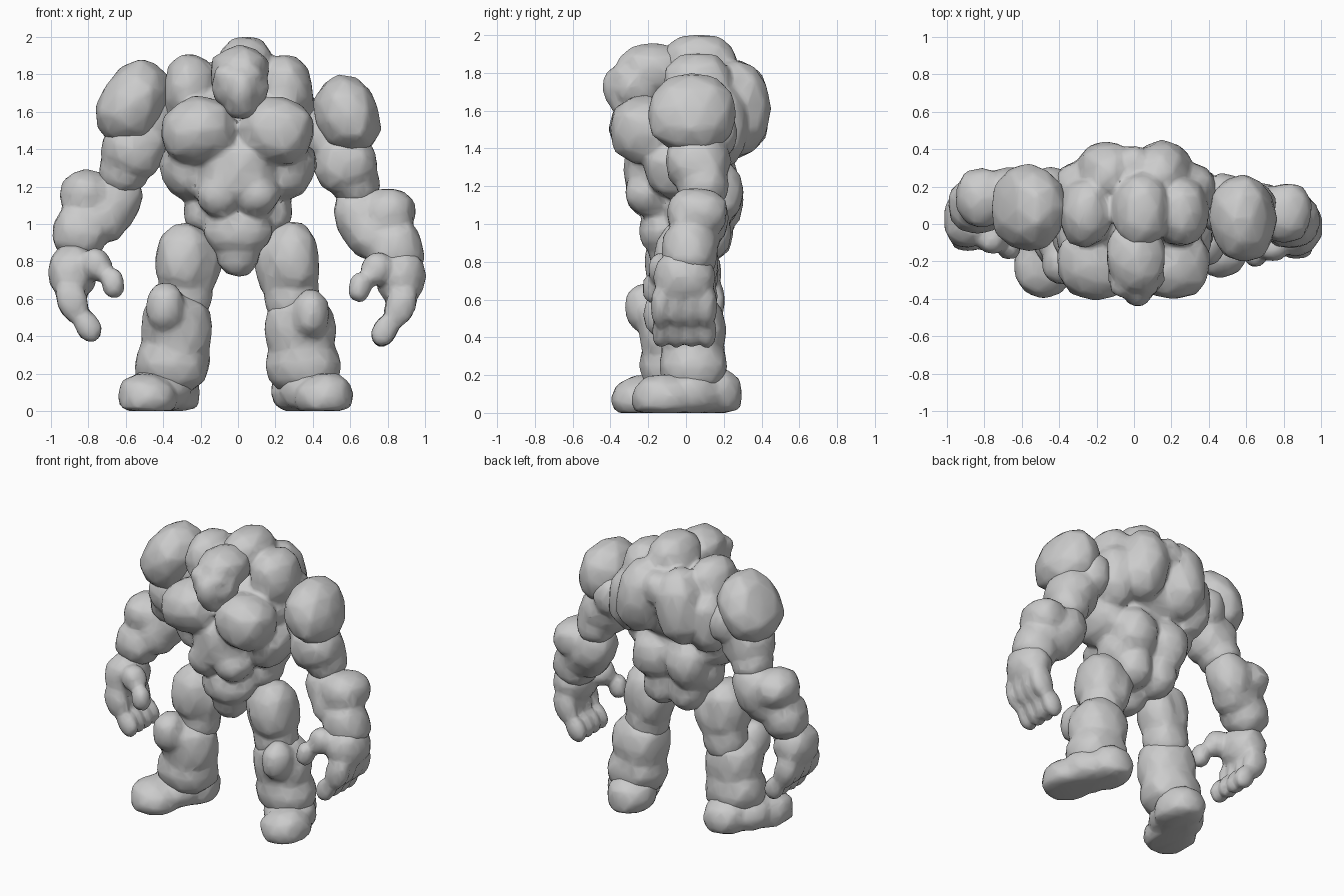
import bpy
import bmesh
import math
import random
from mathutils import Matrix, Vector

random.seed(7)
default_cube = bpy.data.objects.get("Cube")
if default_cube:
    bpy.data.objects.remove(default_cube, do_unlink=True)

# One stone colour for the whole body
stone = bpy.data.materials.new("grey stone")
stone.use_nodes = True
stone.diffuse_color = (0.6, 0.6, 0.6, 1)
stone.node_tree.nodes["Principled BSDF"].inputs["Base Color"].default_value = stone.diffuse_color

BLOCKINESS = 2.25  # 2 is a plain ellipsoid, higher is boxier


class RockPart:
    """A body part made of overlapping boulders melted together."""

    def __init__(self, name, side=1, shift=(0, 0, 0)):
        self.name = name
        self.side = side
        self.shift = Vector(shift)
        self.mesh = bmesh.new()

    def boulder(self, centre, radii, lean=0, side=None):
        """Add a chipped rounded block; lean swings its top outward, in degrees."""
        side = side or self.side
        made = bmesh.ops.create_icosphere(self.mesh, subdivisions=2, radius=1.02)
        place = Vector(centre) + self.shift
        place.x *= side
        turn = Matrix.Rotation(math.radians(lean * side), 3, "Y")
        for vert in made["verts"]:
            length = sum(abs(c) ** BLOCKINESS for c in vert.co.normalized()) ** (1 / BLOCKINESS)
            chipped = vert.co / length * random.uniform(0.96, 1.07)
            scaled = Vector(c * r for c, r in zip(chipped, radii))
            vert.co = place + turn @ scaled
            vert.co.z = max(vert.co.z, 0)

    def pair(self, centre, radii, lean=0):
        for side in (-1, 1):
            self.boulder(centre, radii, lean, side)

    def finish(self, detail=0.12, softness=10):
        data = bpy.data.meshes.new(self.name)
        self.mesh.to_mesh(data)
        self.mesh.free()
        part = bpy.data.objects.new(self.name, data)
        bpy.context.collection.objects.link(part)
        remesh = part.modifiers.new("melt", "REMESH")
        remesh.mode = "VOXEL"
        remesh.voxel_size = 0.015
        soften = part.modifiers.new("soften", "SMOOTH")
        soften.iterations = softness
        facet = part.modifiers.new("facet", "DECIMATE")
        facet.ratio = detail
        bpy.ops.object.select_all(action="DESELECT")
        part.select_set(True)
        bpy.context.view_layer.objects.active = part
        bpy.ops.object.convert(target="MESH")
        bpy.ops.object.shade_smooth_by_angle(angle=math.radians(50))
        part.data.materials.clear()
        part.data.materials.append(stone)


# Chest, shoulder muscles, back, ribs, stomach and hips
torso = RockPart("torso")
torso.boulder(centre=(0, .04, 1.5), radii=(.36, .26, .24))
torso.pair(centre=(.21, -.21, 1.5), radii=(.2, .19, .18), lean=8)
torso.pair(centre=(.26, .06, 1.73), radii=(.14, .18, .18), lean=-10)
torso.pair(centre=(.15, .27, 1.61), radii=(.16, .17, .25), lean=-8)
torso.pair(centre=(.31, .17, 1.52), radii=(.13, .16, .22))
torso.boulder(centre=(0, .32, 1.72), radii=(.09, .1, .11))
torso.boulder(centre=(.04, .07, 1.85), radii=(.15, .2, .15))
torso.boulder(centre=(0, .02, 1.2), radii=(.23, .22, .27))
torso.pair(centre=(.28, -.02, 1.29), radii=(.13, .2, .16), lean=25)
torso.boulder(centre=(0, -.17, 1.28), radii=(.21, .16, .2))
torso.pair(centre=(.1, -.18, 1.16), radii=(.12, .14, .12), lean=30)
torso.pair(centre=(.2, .04, 1.06), radii=(.09, .14, .11))
torso.pair(centre=(.13, .17, 1.17), radii=(.14, .13, .17))
torso.boulder(centre=(0, -.11, .96), radii=(.18, .14, .13))
torso.boulder(centre=(0, -.07, .86), radii=(.12, .13, .14))
torso.pair(centre=(.1, .1, .95), radii=(.12, .14, .15))
torso.finish()

# Head with heavy brow and narrow jaw
head = RockPart("head")
head.boulder(centre=(.01, -.17, 1.81), radii=(.16, .2, .14))
head.boulder(centre=(.01, -.26, 1.73), radii=(.15, .14, .13))
head.boulder(centre=(.02, -.35, 1.72), radii=(.08, .09, .11))
head.boulder(centre=(.02, -.29, 1.64), radii=(.09, .11, .08))
head.pair(centre=(.06, -.32, 1.79), radii=(.07, .07, .07), lean=30)
head.finish(detail=0.15, softness=6)

# Per side: arm raise, forearm setback, shoulder lean, leg stride
for label, side, rise, setback, tilt, stride in (
    ("left", 1, 0, 0, -14, 0),
    ("right", -1, .07, .08, -30, -.1),
):
    # Shoulder cap
    shoulder = RockPart(label + "_shoulder", side, (-rise / 3, rise * .7, rise))
    shoulder.boulder(centre=(.585, .03, 1.58), radii=(.17, .23, .21 + rise / 3), lean=tilt)
    shoulder.finish(detail=0.1)

    # Upper arm and elbow
    upper_arm = RockPart(label + "_upper_arm", side, (-rise / 4, rise / 2, rise))
    upper_arm.boulder(centre=(.47, .11, 1.48), radii=(.13, .16, .15))
    upper_arm.boulder(centre=(.575, .06, 1.33), radii=(.17, .17, .17), lean=-20)
    upper_arm.boulder(centre=(.63, .09, 1.21), radii=(.13, .14, .12))
    upper_arm.finish()

    # Forearm
    forearm = RockPart(label + "_forearm", side, (0, setback, rise * 1.4))
    forearm.boulder(centre=(.81, .06, 1.06), radii=(.14, .16, .13))
    forearm.boulder(centre=(.66, .08, 1.03), radii=(.14, .14, .18), lean=-25)
    forearm.boulder(centre=(.84, .02, .86), radii=(.15, .15, .16), lean=-15)
    forearm.boulder(centre=(.74, .05, .95), radii=(.16, .14, .14), lean=-25)
    forearm.finish()

    # Hand with thumb and four curled fingers
    hand = RockPart(label + "_hand", side, (rise / 4, setback / 2, rise / 3))
    hand.boulder(centre=(.87, -.01, .72), radii=(.13, .16, .15))
    hand.boulder(centre=(.74, -.12, .76), radii=(.08, .08, .09), lean=30)
    hand.boulder(centre=(.65, -.17, .66), radii=(.06, .06, .08), lean=10)
    for finger in range(4):
        across = -.13 + finger * .08
        hand.boulder(centre=(.87, across, .57), radii=(.08, .055, .12), lean=18)
        hand.boulder(centre=(.785, across, .43), radii=(.065, .05, .09), lean=30)
    hand.finish(detail=0.2, softness=6)

    # Thigh
    thigh = RockPart(label + "_thigh", side, (0, stride / 2, 0))
    thigh.boulder(centre=(.29, 0, .81), radii=(.15, .17, .2), lean=-6)
    thigh.boulder(centre=(.21, .03, .77), radii=(.12, .14, .19), lean=-15)
    thigh.boulder(centre=(.29, .02, .61), radii=(.15, .14, .16))
    thigh.finish()

    # Shin and kneecap
    shin = RockPart(label + "_shin", side, (0, stride, 0))
    shin.boulder(centre=(.39, -.11, .52 - stride * .4), radii=(.1, .11, .13))
    shin.boulder(centre=(.33, .03, .44), radii=(.19, .18, .2))
    shin.boulder(centre=(.35, .04, .25), radii=(.2, .18, .17))
    shin.finish()

    # Splayed foot
    foot = RockPart(label + "_foot", side, (-stride / 4, stride, 0))
    foot.boulder(centre=(.33, .13, .1), radii=(.15, .17, .14))
    foot.boulder(centre=(.4, .02, .1), radii=(.17, .17, .13))
    foot.boulder(centre=(.46, -.12, .07), radii=(.16, .17, .13), lean=-8)
    foot.finish()
